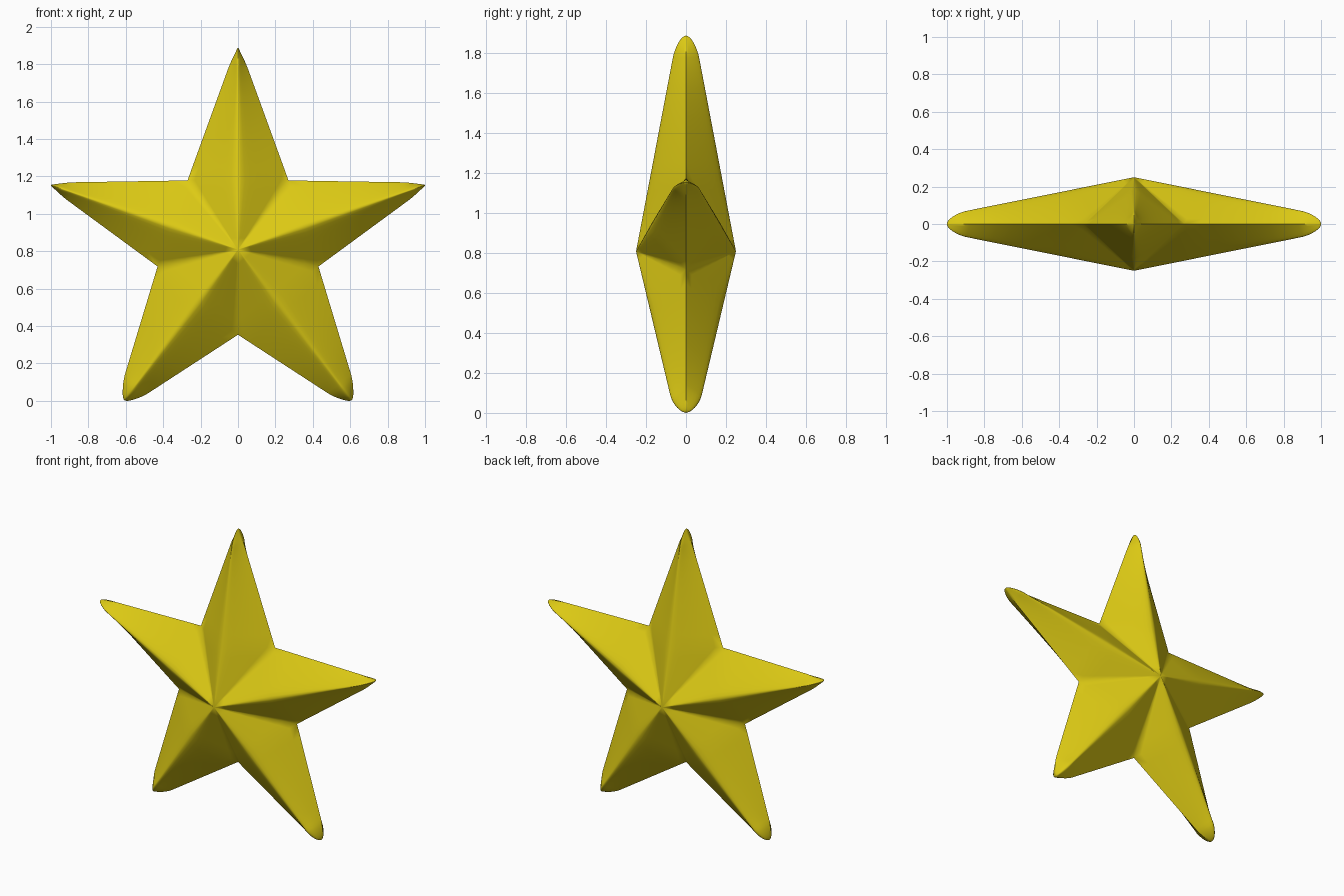
import bpy, bmesh, math
from mathutils import Vector

if "Cube" in bpy.data.objects:
    bpy.data.objects.remove(bpy.data.objects["Cube"])

CENTRE_Z, DEPTH = 0.81, 0.25
# tips (x, z), tip half-width; valleys run clockwise, valley i precedes tip i
TIPS = [((0, 1.89), 0.012), ((1.0, 1.155), 0.014), ((0.607, 0.005), 0.04),
        ((-0.607, 0.005), 0.04), ((-1.0, 1.155), 0.014)]
VALLEYS = [(-0.27, 1.18), (0.27, 1.18), (0.43, 0.72), (0, 0.355), (-0.43, 0.72)]
COLS = [-1, -.85, -.6, -.4, -.25, -.14, -.06, 0, .06, .14, .25, .4, .6, .85, 1]
CAP = 0.11


def flat(p):
    return Vector((p[0], p[1] - CENTRE_Z))


def section(s, e):
    """Height across an arm: straight slopes with a softly rounded ridge."""
    s = abs(s)
    return 1 - (math.sqrt(s * s + e * e) - e) / (math.sqrt(1 + e * e) - e)


def arm_rows(tip, tip_w, left, right):
    """Rows of (x, depth, z) points from the centre out to the tip."""
    length = tip.length
    d = tip / length
    p = Vector((d.y, -d.x))
    edges = [(v.dot(d), v.dot(p)) for v in (left, right)]
    u0 = (edges[0][0] + edges[1][0]) / 2
    params = [("in", k / 6) for k in range(7)]
    params += [("out", k / 8 * (length - CAP - u0) / (length - u0)) for k in range(1, 9)]
    params += [("out", 1 - CAP * (1 - math.sin(k / 8 * math.pi / 2)) / (length - u0))
               for k in range(1, 9)]
    rows = []
    for kind, t in params:
        cap = 0.0
        if kind == "in":
            u = t * u0
            ends = [(eu * t, ev * t) for eu, ev in edges]
            rim = DEPTH * (1 - t)
        else:
            u = u0 + t * (length - u0)
            cap = max(0.0, (u - length + CAP) / CAP)
            rnd = math.sqrt(max(0.0, 1 - cap * cap))
            ends = []
            for eu, ev in edges:
                w = abs(ev) + (tip_w - abs(ev)) * t
                ends.append((eu + (length - eu) * t, math.copysign(w * rnd, ev)))
            rim = 0.0
        ridge = (DEPTH - 0.19 * u) * math.sqrt(max(0.0, 1 - cap * cap))
        row = []
        for s in COLS:
            eu, ev = ends[0] if s < 0 else ends[1]
            a = abs(s)
            q = d * (u + (eu - u) * a) + p * (ev * a)
            row.append((q.x, rim + (ridge - rim) * section(s, 0.06 + 0.5 * cap), q.y + CENTRE_Z))
        rows.append(row)
    return rows


# Star body: five arms, front and back halves
bm = bmesh.new()
for i, (tip, tip_w) in enumerate(TIPS):
    rows = arm_rows(flat(tip), tip_w, flat(VALLEYS[i]), flat(VALLEYS[(i + 1) % 5]))
    for side in (-1, 1):
        grid = [[bm.verts.new((x, side * y, z)) for x, y, z in row] for row in rows]
        for a, b in zip(grid, grid[1:]):
            for j in range(len(COLS) - 1):
                bm.faces.new((a[j], a[j + 1], b[j + 1], b[j]))
bmesh.ops.remove_doubles(bm, verts=bm.verts, dist=0.0008)
bmesh.ops.dissolve_degenerate(bm, edges=bm.edges, dist=0.0002)
bmesh.ops.recalc_face_normals(bm, faces=bm.faces)
low = min(v.co.z for v in bm.verts)
for v in bm.verts:
    v.co.z -= low

mesh = bpy.data.meshes.new("star")
bm.to_mesh(mesh)
bm.free()
star = bpy.data.objects.new("star", mesh)
bpy.context.collection.objects.link(star)

# Yellow paint
yellow = bpy.data.materials.new("yellow")
yellow.diffuse_color = (0.72, 0.59, 0.007, 1)
yellow.use_nodes = True
yellow.node_tree.nodes["Principled BSDF"].inputs["Base Color"].default_value = yellow.diffuse_color
mesh.materials.append(yellow)

bpy.context.view_layer.objects.active = star
star.select_set(True)
bpy.ops.object.shade_smooth_by_angle(angle=math.radians(50))
